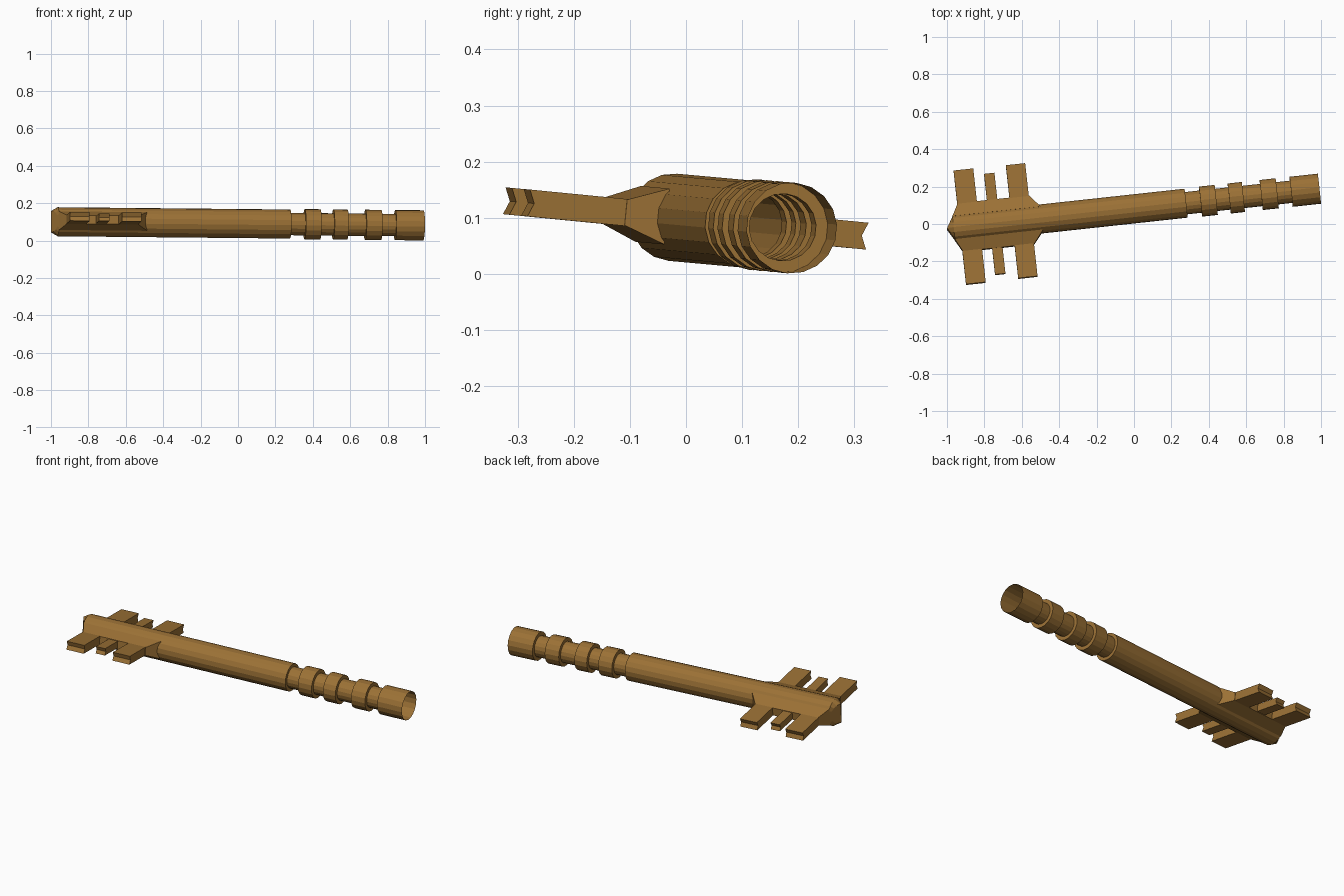
import bpy, bmesh, math
from mathutils import Matrix, Vector

if "Cube" in bpy.data.objects:
    bpy.data.objects.remove(bpy.data.objects["Cube"], do_unlink=True)

# Single brass colour
brass = bpy.data.materials.new("aged_brass")
brass.use_nodes = True
colour = (0.33, 0.165, 0.036, 1)
brass.diffuse_color = colour
brass.node_tree.nodes["Principled BSDF"].inputs["Base Color"].default_value = colour

# Key frame: local x runs along the shaft, y along the teeth
along = Vector((0.994, 0.108, -0.0098)).normalized()
up = along.cross(Vector((-0.107, 0.99, -0.097))).normalized()
side = up.cross(along)
FRAME = Matrix.Translation((0, 0.081, 0.0915)) @ Matrix((along, side, up)).transposed().to_4x4()


def finish(name, bm):
    bmesh.ops.recalc_face_normals(bm, faces=bm.faces)
    mesh = bpy.data.meshes.new(name)
    bm.to_mesh(mesh)
    bm.free()
    mesh.materials.append(brass)
    obj = bpy.data.objects.new(name, mesh)
    bpy.context.collection.objects.link(obj)
    obj.matrix_world = FRAME
    return obj


def prism(name, lower, upper):
    """Closed solid between two outlines with equal point counts."""
    bm = bmesh.new()
    a = [bm.verts.new(p) for p in lower]
    b = [bm.verts.new(p) for p in upper]
    n = len(a)
    bm.faces.new(a)
    bm.faces.new(b)
    for i in range(n):
        j = (i + 1) % n
        bm.faces.new((a[i], a[j], b[j], b[i]))
    return finish(name, bm)


# Hollow shaft with ringed neck and open end
SIDES = 18
R, NECK, CUP = 0.078, 0.06, 0.081
profile = [(-0.97, R), (0.28, R), (0.28, NECK)]
for start, end in ((0.358, 0.442), (0.512, 0.588), (0.684, 0.77)):
    profile += [(start, NECK), (start, CUP), (end, CUP), (end, NECK)]
profile += [(0.845, NECK), (0.845, CUP), (0.997, CUP)]


def tip(v):
    return -1.005 + 0.57 * abs(v)


bm = bmesh.new()
rings = []
for k, (s, r) in enumerate([(None, 0.058)] + profile):
    ring = []
    for i in range(SIDES):
        t = math.tau * i / SIDES
        v, h = r * math.sin(t), r * math.cos(t)
        x = tip(v) if k == 0 else max(s, tip(v)) if k == 1 else s
        ring.append(bm.verts.new((x, v, h)))
    rings.append(ring)
for a, b in zip(rings, rings[1:]):
    for i in range(SIDES):
        j = (i + 1) % SIDES
        bm.faces.new((a[i], a[j], b[j], b[i]))
# Ridged tip made of two sloping faces
half = SIDES // 2
bm.faces.new(rings[0][:half + 1])
bm.faces.new(rings[0][half:] + rings[0][:1])
finish("shaft", bm)

# Tapered blade roots and teeth on both sides
TEETH = (("tip", -0.937, -0.831, 0.307, 0.024),
         ("middle", -0.777, -0.721, 0.272, 0.020),
         ("inner", -0.656, -0.552, 0.305, 0.024))
for sign, label in ((1, "back"), (-1, "front")):
    def slab(x0, x1, v, h):
        return [(x0, sign * v, -h), (x1, sign * v, -h), (x1, sign * v, h), (x0, sign * v, h)]

    prism(label + "_blade_root", slab(-0.97, -0.495, 0.062, 0.05),
          slab(-0.934, -0.55, 0.13, 0.023))
    for name, x0, x1, reach, h in TEETH:
        # Tooth outline with a shallow groove along its end
        outline = [(0.11, -h), (reach, -h), (reach - 0.01, 0), (reach, h), (0.11, h)]
        prism(f"{label}_{name}_tooth",
              [(x0, sign * v, z) for v, z in outline],
              [(x1, sign * v, z) for v, z in outline])
